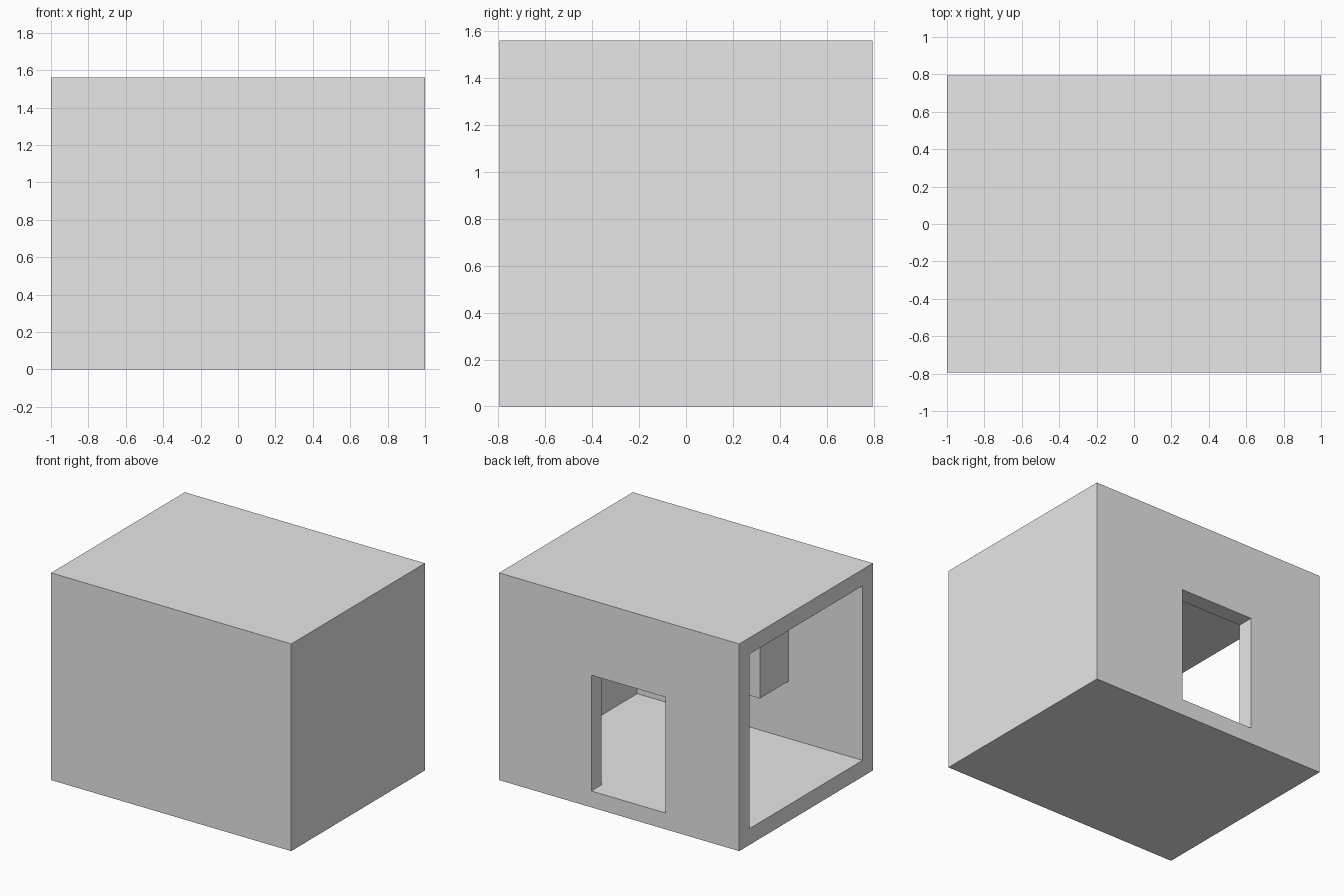
import bpy
import bmesh
from mathutils import Vector

# Remove the default cube
cube = bpy.data.objects.get("Cube")
if cube:
    bpy.data.objects.remove(cube, do_unlink=True)

# Overall size and wall thickness
HX, HY, TOP, WALL = 1.0, 0.795, 1.56, 0.123
DOOR_X = (-0.385, 0.232)

# Single plain colour
grey = bpy.data.materials.new("plain grey")
grey.use_nodes = True
grey.diffuse_color = (0.8, 0.8, 0.8, 1)
grey.node_tree.nodes["Principled BSDF"].inputs["Base Color"].default_value = grey.diffuse_color


def box(name, xs, ys, zs):
    """Box object spanning the given ranges on each axis."""
    lo, hi = (Vector(p) for p in zip(xs, ys, zs))
    bm = bmesh.new()
    bmesh.ops.create_cube(bm, size=1)
    for v in bm.verts:
        v.co = (lo + hi) / 2 + v.co * (hi - lo)
    mesh = bpy.data.meshes.new(name)
    bm.to_mesh(mesh)
    bm.free()
    mesh.materials.append(grey)
    obj = bpy.data.objects.new(name, mesh)
    bpy.context.collection.objects.link(obj)
    return obj


def combine(target, other, operation):
    """Apply a boolean with another box, then discard that box."""
    mod = target.modifiers.new(operation, "BOOLEAN")
    mod.operation, mod.solver, mod.object = operation, "EXACT", other
    bpy.context.view_layer.objects.active = target
    bpy.ops.object.modifier_apply(modifier=mod.name)
    bpy.data.objects.remove(other, do_unlink=True)


# Room shell: hollow, with one end open
room = box("room_shell", (-HX, HX), (-HY, HY), (0, TOP))
combine(room, box("room_hollow", (-HX - WALL, HX - WALL), (WALL - HY, HY - WALL),
                  (WALL, TOP - WALL)), "DIFFERENCE")

# Doorway in the back wall, level with the floor
combine(room, box("doorway", DOOR_X, (HY - WALL * 1.5, HY + WALL), (WALL, 0.995)), "DIFFERENCE")

# Chimney-like block hanging from the ceiling against the front wall
combine(room, box("hanging_block", DOOR_X, (-HY + WALL / 2, -0.33), (0.555, TOP - WALL / 2)), "UNION")
